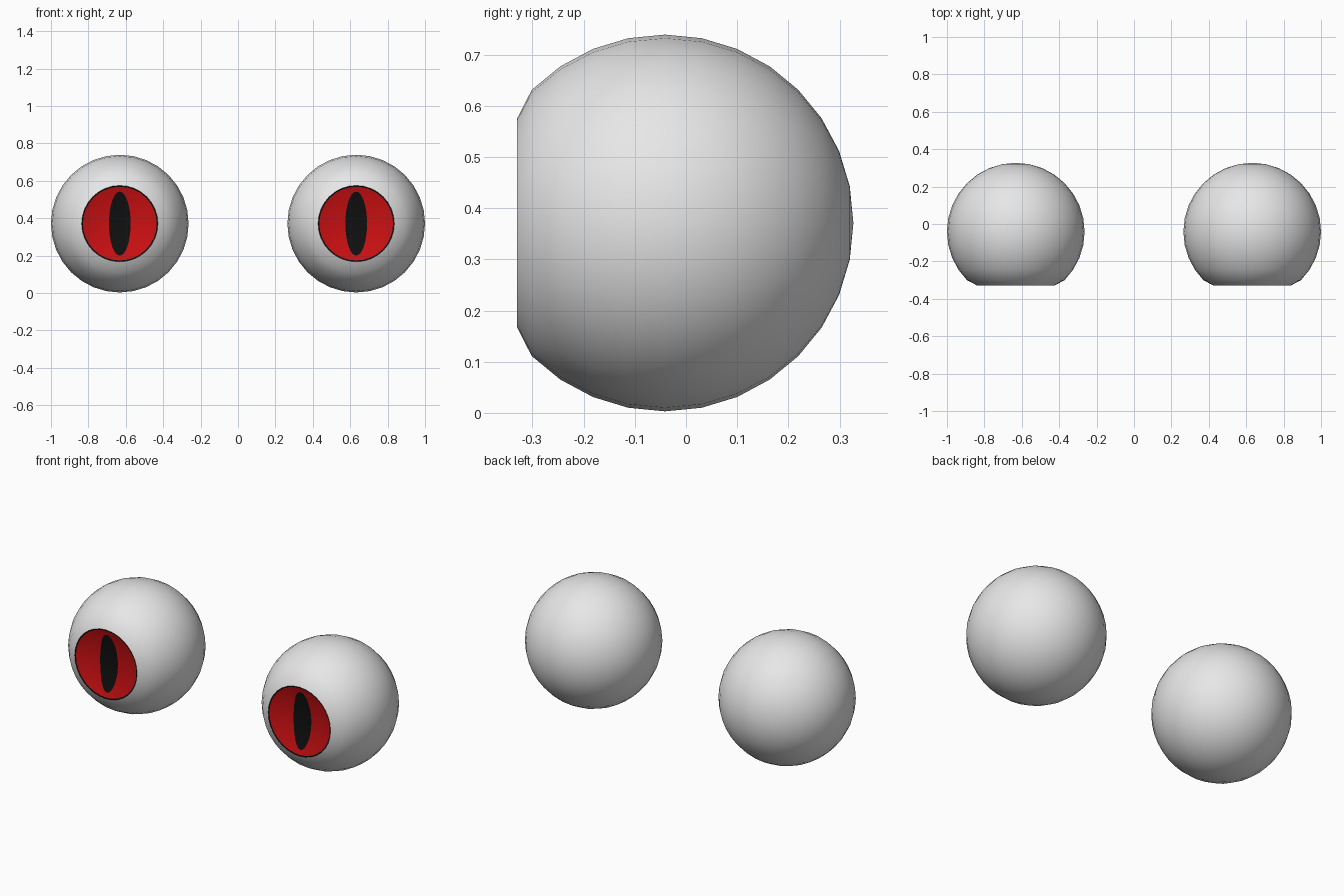
import bpy, bmesh, math

if "Cube" in bpy.data.objects:
    bpy.data.objects.remove(bpy.data.objects["Cube"])

SEG = 32
R, CX, CY, CZ = 0.368, 0.632, -0.041, 0.371   # eyeball radius and centre
FRONT, RIM = -0.33, 0.204                     # cut plane and its radius
DEPTH = 0.032                                 # hollow of the iris
PUPIL_W, PUPIL_H = 0.058, 0.171               # half sizes of the slit


def material(name, rgb):
    m = bpy.data.materials.new(name)
    m.diffuse_color = (*rgb, 1)
    m.use_nodes = True
    m.node_tree.nodes["Principled BSDF"].inputs["Base Color"].default_value = m.diffuse_color
    return m


white = material("eye white", (0.8, 0.8, 0.8))
red = material("iris red", (0.6, 0.005, 0.006))
black = material("pupil black", (0.005, 0.005, 0.005))


def bowl(x, z):
    """Point on the shallow hollow at the front of the eye."""
    r2 = (x * x + z * z) / RIM ** 2
    return (x, FRONT + DEPTH * (1 - r2), z)


def loft(name, rings, mats, cx, tip=None, band_mats=None):
    """Bridge rings of points into a smooth skin, optionally closed by a tip."""
    bm = bmesh.new()
    rows = [[bm.verts.new(p) for p in ring] for ring in rings]
    for k, (a, b) in enumerate(zip(rows, rows[1:])):
        for i in range(SEG):
            j = (i + 1) % SEG
            f = bm.faces.new((a[i], a[j], b[j], b[i]))
            f.material_index = band_mats[k] if band_mats else 0
    if tip:
        t = bm.verts.new(tip)
        for i in range(SEG):
            bm.faces.new((rows[-1][i], rows[-1][(i + 1) % SEG], t))
    me = bpy.data.meshes.new(name)
    bm.to_mesh(me)
    bm.free()
    for m in mats:
        me.materials.append(m)
    ob = bpy.data.objects.new(name, me)
    ob.location = (cx, 0, CZ)
    bpy.context.collection.objects.link(ob)
    me.shade_smooth()
    return ob


angles = [2 * math.pi * i / SEG for i in range(SEG)]


def circle(r, y):
    return [(r * math.cos(t), y, r * math.sin(t)) for t in angles]


def iris_ring(f):
    """Blend from the slit outline (f=0) to the round rim (f=1)."""
    w, h = (p + (RIM - 0.007 - p) * f for p in (PUPIL_W, PUPIL_H))
    return [bowl(w * math.cos(t), h * math.sin(t)) for t in angles]


for side, cx in (("left", -CX), ("right", CX)):
    # eyeball: sphere with its pole facing front, cut off for the iris
    rings = [circle(RIM, FRONT)]
    for k in range(-4, 8):
        a = math.radians(11.25 * k)
        rings.append(circle(R * math.cos(a), CY + R * math.sin(a)))
    loft(side + "_eyeball", rings, [white], cx, (0, CY + R, 0))

    # hollow iris with a thin dark rim
    iris = [circle(RIM, FRONT)] + [iris_ring(f) for f in (1, 0.75, 0.5, 0.25, 0)]
    loft(side + "_iris", [r[::-1] for r in iris], [red, black], cx,
         band_mats=[1, 0, 0, 0, 0])

    # slit pupil
    slit = [[bowl(PUPIL_W * s * math.cos(t), PUPIL_H * s * math.sin(t)) for t in angles]
            for s in (1, 0.75, 0.5, 0.25)]
    loft(side + "_pupil", [r[::-1] for r in slit], [black], cx, bowl(0, 0))

# make every skin face outwards (eyeball away from centre, iris and pupil to the front)
for ob in bpy.context.collection.objects:
    bm = bmesh.new()
    bm.from_mesh(ob.data)
    for f in bm.faces:
        c = f.calc_center_median()
        if "eyeball" in ob.name:
            c.y -= CY
            wrong = f.normal.dot(c) < 0
        else:
            wrong = f.normal.y > 0
        if wrong:
            f.normal_flip()
    bm.to_mesh(ob.data)
    bm.free()
